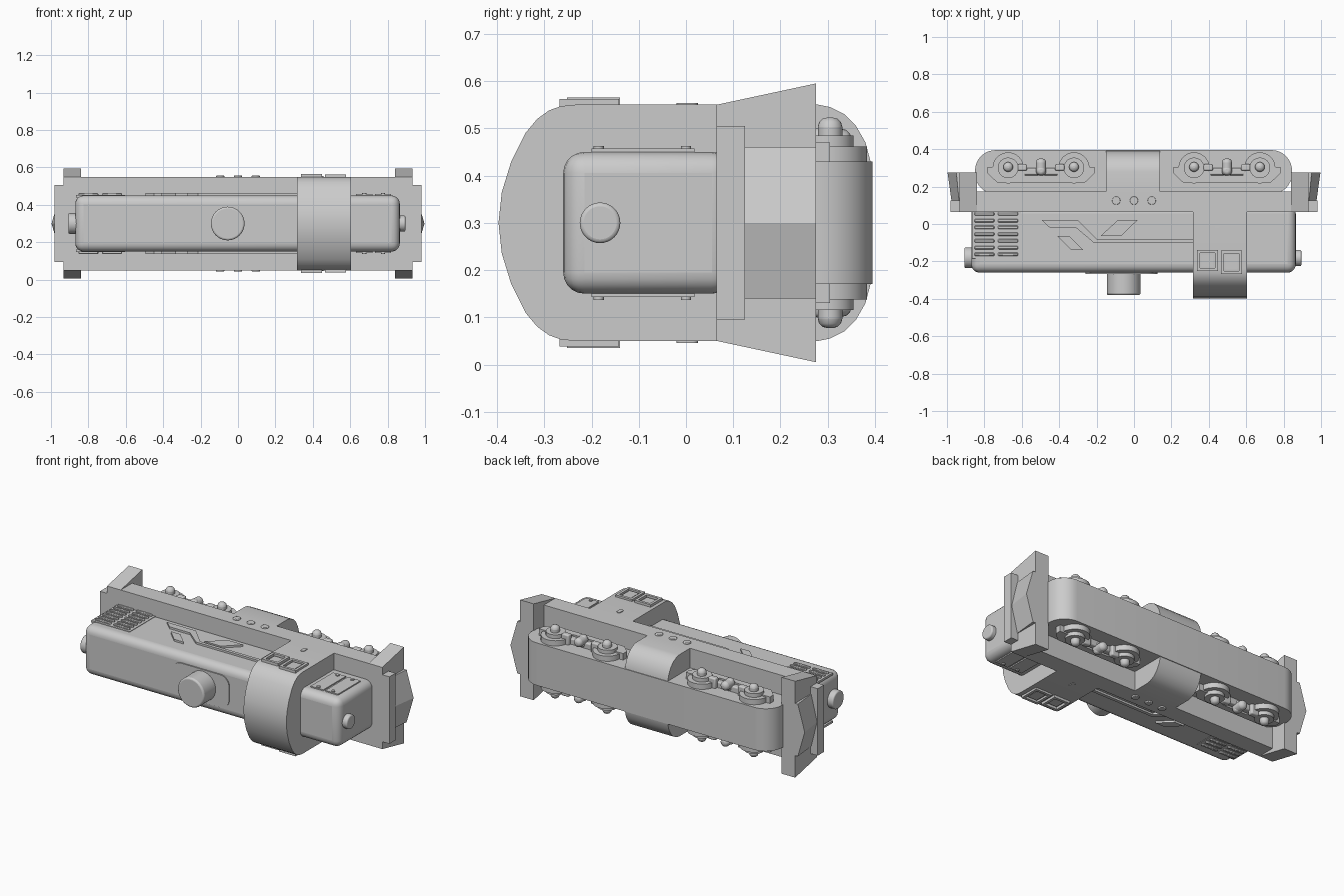
import bpy, bmesh, math
from mathutils import Matrix, Vector

if "Cube" in bpy.data.objects:
    bpy.data.objects.remove(bpy.data.objects["Cube"])

MID = 0.3  # mirror plane of the model in z


def finish(name, bm, bevel=0, segs=3):
    bmesh.ops.recalc_face_normals(bm, faces=bm.faces)
    me = bpy.data.meshes.new(name)
    bm.to_mesh(me)
    bm.free()
    ob = bpy.data.objects.new(name, me)
    bpy.context.collection.objects.link(ob)
    bpy.context.view_layer.objects.active = ob
    ob.select_set(True)
    if bevel:
        m = ob.modifiers.new("Bevel", 'BEVEL')
        m.width, m.segments, m.limit_method = bevel, segs, 'ANGLE'
    bpy.ops.object.shade_smooth_by_angle(angle=math.radians(30))
    ob.select_set(False)
    return ob


def prism(name, pts, axis, a, b, bevel=0, segs=3):
    """Extrude a profile: (x,y) along z, (y,z) along x or (x,z) along y."""
    put = {'z': lambda p, d: (p[0], p[1], d), 'x': lambda p, d: (d, p[0], p[1]),
           'y': lambda p, d: (p[0], d, p[1])}[axis]
    bm = bmesh.new()
    f = bm.faces.new([bm.verts.new(put(p, a)) for p in pts])
    r = bmesh.ops.extrude_face_region(bm, geom=[f])
    shift = Vector(put((0, 0), b - a))
    bmesh.ops.translate(bm, vec=shift, verts=[g for g in r['geom'] if isinstance(g, bmesh.types.BMVert)])
    return finish(name, bm, bevel, segs)


def box(name, x, y, z, bevel=0, segs=3):
    return prism(name, [(x[0], y[0]), (x[1], y[0]), (x[1], y[1]), (x[0], y[1])], 'z', z[0], z[1], bevel, segs)


def cyl(name, c, r, depth, axis='z', bevel=0, n=32):
    rot = {'z': Matrix(), 'x': Matrix.Rotation(math.pi / 2, 4, 'Y'), 'y': Matrix.Rotation(math.pi / 2, 4, 'X')}[axis]
    bm = bmesh.new()
    bmesh.ops.create_cone(bm, cap_ends=True, segments=n, radius1=r, radius2=r, depth=depth,
                          matrix=Matrix.Translation(c) @ rot)
    return finish(name, bm, bevel)


def round_rect(x0, x1, y0, y1, r, n=8):
    pts = []
    for cx, cy, a0 in ((x1 - r, y1 - r, 0), (x0 + r, y1 - r, 90), (x0 + r, y0 + r, 180), (x1 - r, y0 + r, 270)):
        for i in range(n + 1):
            a = math.radians(a0 + 90 * i / n)
            pts.append((cx + r * math.cos(a), cy + r * math.sin(a)))
    return pts


def span(s, lo, hi):
    """z range measured outward from the middle, on side s."""
    return sorted((MID + s * lo, MID + s * hi))


def sym(half):
    """Mirror a (y, offset) half profile about the middle plane."""
    return [(y, MID + d) for y, d in half] + [(y, MID - d) for y, d in reversed(half) if d > 0]


# Boiler, running plate and underframe
box("boiler", (-.87, .865), (-.26, .1), (.15, .45), .045, 5)
box("running_plate", (-.845, .845), (.065, .175), (.05, .55))
prism("underframe", round_rect(-.85, .845, .16, .395, .11), 'z', .17, .43)

# Central tank with rounded belly
tank = [(.17, .25), (.28, .25), (.305, .245), (.335, .23), (.36, .205), (.38, .17), (.392, .125)]
prism("belly_tank", sym(tank), 'x', -.15, .14)

# Cab with arched roof
cab = [(-.397, 0), (-.39, .065), (-.37, .13), (-.34, .19), (-.315, .22), (-.29, .238), (-.265, .247),
       (-.235, .25), (.07, .25)]
prism("cab", sym(cab), 'x', .315, .605)

# Chimney and its saddle
prism("chimney_base", round_rect(-.26, .125, .2, .4, .06), 'y', -.266, -.24)
cyl("chimney", (-.055, -.31, MID), .09, .14, 'y', .01)

# End lamps
cyl("rear_lamp", (-.88, -.18, MID), .055, .055, 'x', .008)
cyl("front_lamp", (.87, -.182, MID), .043, .05, 'x', .008)

# End beams, buffer blocks and wedge ploughs
for e, end in ((-1, "rear"), (1, "front")):
    prism(end + "_end_beam", [(.065, .05), (.275, .005), (.275, .595), (.065, .55)], 'x', e * .84, e * .932)
    a, b = sorted((e * .92, e * .98))
    box(end + "_buffer_block", (a, b), (.065, .125), (.095, .505))
    bm = bmesh.new()
    rings = []
    for y, edge, tip in ((.12, .935, .975), (.275, .95, .997)):
        ring = [(.9, .14), (edge, .14), (tip, MID), (edge, .46), (.9, .46)]
        rings.append([bm.verts.new((e * x, y, z)) for x, z in ring])
    for i in range(5):
        j = (i + 1) % 5
        bm.faces.new((rings[0][i], rings[0][j], rings[1][j], rings[1][i]))
    for r in rings:
        bm.faces.new(r)
    finish(end + "_plough", bm)

for s, side in ((1, "left"), (-1, "right")):
    # Wheel sets: wheels, side frames, axle caps and springs
    for cx in (-.497, .497):
        for wx in (cx - .176, cx + .176):
            cyl(side + "_wheel_flange", (wx, .3, MID + s * .122), .094, .016)
            cyl(side + "_wheel", (wx, .3, MID + s * .14), .083, .044)
            cyl(side + "_wheel_hub", (wx, .3, MID + s * .17), .055, .03)
            cyl(side + "_axle_cap", (wx, .305, MID + s * .19), .026, .066, 'z', .02, 20)
        frame = [(-.285, .305), (-.285, .27), (-.235, .222), (.235, .222), (.285, .27), (.285, .305),
                 (.11, .305), (.085, .26), (-.085, .26), (-.11, .305)]
        prism(side + "_bogie_frame", [(cx + x, y) for x, y in frame], 'z', *span(s, .11, .17))
        box(side + "_spring_seat", (cx - .1, cx + .1), (.262, .3), span(s, .1, .165), .008)
        for d in (-.1, .1):
            box(side + "_spring_arm", (cx + d - .025, cx + d + .025), (.285, .32), span(s, .12, .19), .008)
        cyl(side + "_spring", (cx, .305, MID + s * .172), .027, .09, 'y', .02, 20)
        cyl(side + "_spring_pin", (cx, .285, MID + s * .165), .024, .07, 'z', .015, 20)

    # Rivets beside the belly tank
    for x in (-.095, 0, .095):
        cyl(side + "_tank_rivet", (x, .125, MID + s * .25), .022, .014, 'z', .004, 20)

    # Cab window frames, each a ring with an open middle
    for n, x0, x1, y0, y1 in ((1, .337, .448, -.252, -.14), (2, .465, .578, -.268, -.142)):
        w = .016
        z = span(s, .235, .265 if n == 1 else .262)
        for xs, ys in (((x0, x1), (y0, y0 + w)), ((x0, x1), (y1 - w, y1)),
                       ((x0, x0 + w), (y0, y1)), ((x1 - w, x1), (y0, y1))):
            box(side + "_window_frame", xs, ys, z)
        box(side + "_window_pane", (x0 + .025, x1 - .025), (y0 + .025, y1 - .025), span(s, .235, .256))
    prism(side + "_cab_badge", round_rect(.433, .457, -.02, .025, .011), 'z', *span(s, .24, .254))

    # Radiator grille
    box(side + "_grille_panel", (-.865, -.605), (-.185, .07), span(s, .14, .153))
    for x0, x1 in ((-.853, -.747), (-.727, -.62)):
        for i in range(7):
            y = -.162 + i * .036
            box(side + "_grille_bar", (x0, x1), (y - .009, y + .009), span(s, .14, .163), .004, 1)

    # Nose access panels with rivets
    for x0, x1 in ((.632, .718), (.732, .818)):
        box(side + "_nose_panel", (x0, x1), (-.2, .018), span(s, .14, .157))
        for y in (-.185, 0):
            cyl(side + "_nose_rivet", ((x0 + x1) / 2, y, MID + s * .155), .011, .016, n=16)

    # Side stripes on the boiler
    stripes = ([(-.495, .022), (-.3, .022), (-.2, -.08), (.315, -.08), (.315, -.068), (.315, -.1), (-.215, -.1),
                (-.31, -.02), (-.45, -.02)],
               [(-.18, -.065), (-.07, -.065), (.02, .022), (-.085, .022)],
               [(-.41, -.065), (-.345, -.065), (-.27, -.14), (-.335, -.14)])
    stripes[0].pop(4)
    for p in stripes:
        prism(side + "_stripe", p, 'z', *span(s, .14, .162))
